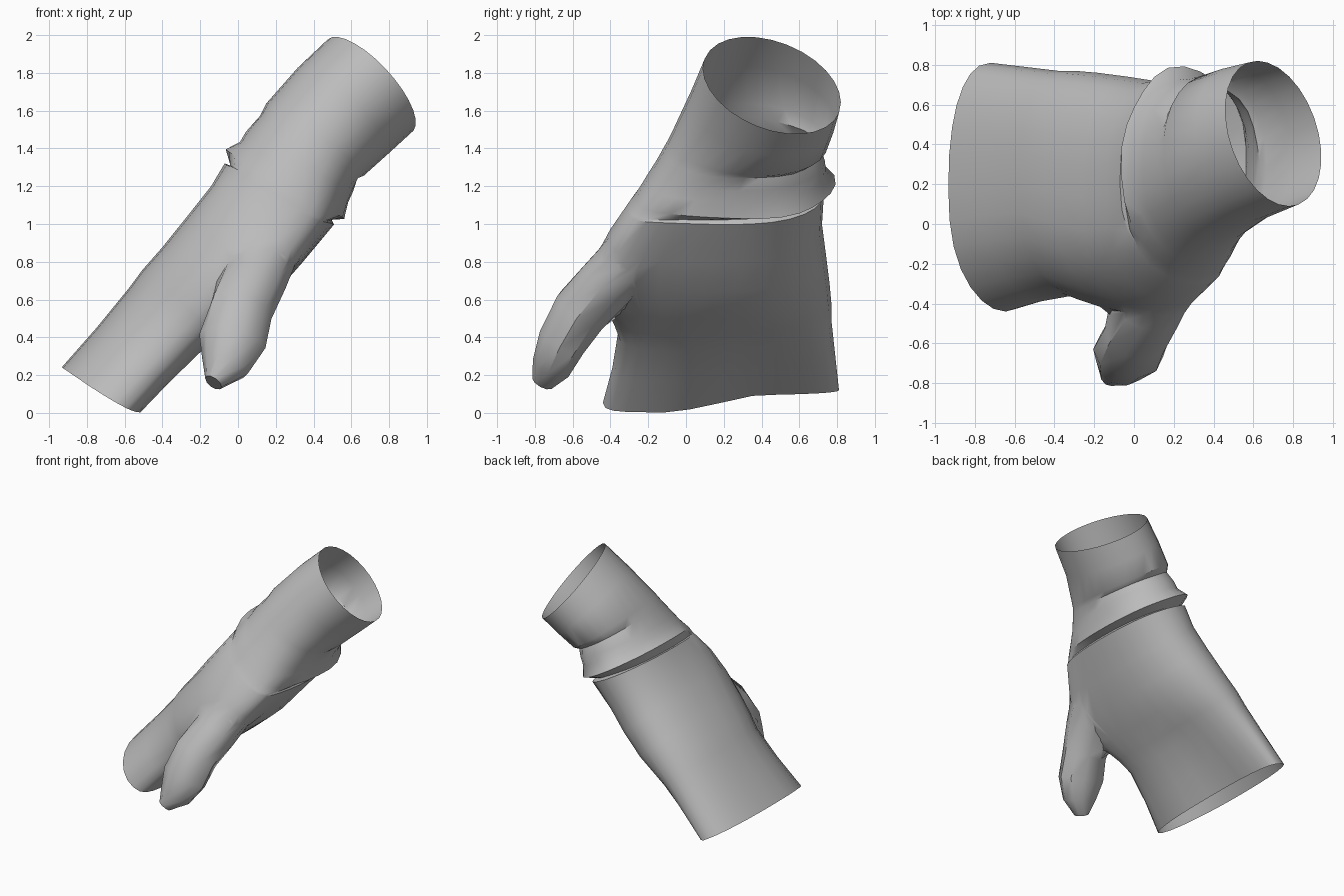
import bpy, bmesh, math
from mathutils import Vector

cube = bpy.data.objects.get("Cube")
if cube:
    bpy.data.objects.remove(cube, do_unlink=True)

grey = bpy.data.materials.new("cloth_grey")
grey.use_nodes = True
COLOR = (0.5, 0.5, 0.5, 1)
grey.diffuse_color = COLOR
grey.node_tree.nodes["Principled BSDF"].inputs["Base Color"].default_value = COLOR

# Slanted hand frame: ALONG runs fingers to wrist, BACK points out of the hand's back
ORIGIN = Vector((-0.72, 0, 0.12))
ALONG = Vector((0.66, 0, 0.75)).normalized()
BACK = Vector((-0.75, 0, 0.66)).normalized()
SIDE = Vector((0, 1, 0))


def loft(name, rings):
    """Skin closed rings of points and cap both ends."""
    bm = bmesh.new()
    rows = [[bm.verts.new(p) for p in ring] for ring in rings]
    n = len(rows[0])
    for a, b in zip(rows, rows[1:]):
        for i in range(n):
            j = (i + 1) % n
            bm.faces.new((a[i], a[j], b[j], b[i]))
    bm.faces.new(rows[0])
    bm.faces.new(rows[-1])
    bmesh.ops.recalc_face_normals(bm, faces=bm.faces)
    mesh = bpy.data.meshes.new(name)
    bm.to_mesh(mesh)
    bm.free()
    mesh.materials.append(grey)
    obj = bpy.data.objects.new(name, mesh)
    bpy.context.collection.objects.link(obj)
    return obj


def clamp(v):
    return min(1, max(0, v))


def signed_power(v, e):
    return math.copysign(abs(v) ** e, v)


def hand_ring(s, palm, back, front, rear, fold, count=28):
    """Rounded section; fold pushes the rear half in or out to make wrinkles."""
    power = 0.88 + 0.12 * clamp((s - 1.3) / 0.6)
    points = []
    for i in range(count):
        a = math.tau * i / count
        c, d = signed_power(math.cos(a), power), signed_power(math.sin(a), power)
        # Wrinkles fade out toward the thumb side
        weight = clamp((math.cos(a) + 0.6) / 0.9)
        size = 1 + fold * weight * (1 + 0.35 * math.sin(5 * a + 9 * s))
        y = (front + rear) / 2 + c * size * (rear - front) / 2
        t = (palm + back) / 2 + d * size * (back - palm) / 2
        # The little-finger side of the palm is thin near the finger end
        if d < 0:
            t *= 1 - 0.6 * clamp(1 - s / 0.8) * clamp((c + 0.4) / 0.7)
        # The thumb-side edge leans toward the palm, most at the thumb root
        lean = 0.1 * clamp((1.9 - s) / 0.5) + 0.08 * clamp(1 - abs(s - 1.1) / 0.45)
        t -= lean * max(0, -c) ** 3
        # Slanted rims and cuff
        slant = d * (0.05 * clamp(1 - s / 0.4) + 0.07 * clamp(1.6 - abs(s - 1.5) / 0.2)
                     - 0.03 * clamp((s - 1.8) / 0.3))
        tilt = 0.12 * c * clamp((s - 1.6) / 0.5)
        points.append(ORIGIN + ALONG * (s - slant - tilt) + BACK * t + SIDE * y)
    return points


# Hand and sleeve: distance, palm, back, front, rear, wrinkle
SECTIONS = [
    (0, -.24, .24, -.44, .81, 0),
    (.25, -.25, .24, -.39, .79, 0),
    (.5, -.27, .25, -.36, .77, 0),
    (.62, -.29, .26, -.4, .77, 0),
    (.78, -.32, .26, -.44, .76, 0),
    (1, -.35, .27, -.48, .74, 0),
    (1.2, -.35, .28, -.44, .72, 0),
    (1.4, -.34, .3, -.31, .72, .02),
    (1.41, -.33, .3, -.3, .72, -.1),
    (1.46, -.35, .33, -.26, .75, .07),
    (1.54, -.32, .32, -.21, .74, 0),
    (1.6, -.3, .33, -.17, .73, .01),
    (1.69, -.29, .34, -.11, .73, -.06),
    (1.74, -.29, .35, -.08, .75, 0),
    (1.95, -.31, .35, .02, .79, 0),
    (2.15, -.33, .33, .09, .82, 0),
]
hand = loft("mitten_and_sleeve", [hand_ring(*row) for row in SECTIONS])

# Thumb: position, half width, half depth
THUMB = [
    ((-.13, -.76, .16), .05, .06),
    ((-.07, -.71, .25), .13, .11),
    ((-.03, -.65, .38), .18, .14),
    ((.01, -.55, .54), .175, .16),
    ((.1, -.41, .71), .19, .17),
    ((.17, -.17, .93), .15, .13),
]


def thumb_rings(count=10):
    path = [Vector(p) for p, w, d in THUMB]
    for k, (p, width, depth) in enumerate(THUMB):
        tangent = (path[min(k + 1, len(path) - 1)] - path[max(k - 1, 0)]).normalized()
        across = Vector((1, 0, 0))
        across = (across - tangent * across.dot(tangent)).normalized()
        up = tangent.cross(across)
        yield [path[k] + across * width * math.cos(math.tau * i / count)
               + up * depth * math.sin(math.tau * i / count) for i in range(count)]


thumb = loft("thumb", list(thumb_rings()))

# Join the thumb to the hand
union = hand.modifiers.new("join_thumb", "BOOLEAN")
union.operation = "UNION"
union.solver = "EXACT"
union.object = thumb
bpy.context.view_layer.objects.active = hand
hand.select_set(True)
bpy.ops.object.modifier_apply(modifier=union.name)
bpy.data.objects.remove(thumb, do_unlink=True)

# Open the finger end and the wrist, then soften the thumb seam
bm = bmesh.new()
bm.from_mesh(hand.data)
caps = [f for f in bm.faces if len(f.verts) > 20]
bmesh.ops.delete(bm, geom=caps, context="FACES")
seam = [v for v in bm.verts if not v.is_boundary and -0.55 < v.co.y < -0.15
        and 0.55 < (v.co - ORIGIN).dot(ALONG) < 1.3]
for step in range(3):
    bmesh.ops.smooth_vert(bm, verts=seam, factor=0.3,
                          use_axis_x=True, use_axis_y=True, use_axis_z=True)
bm.to_mesh(hand.data)
bm.free()

bpy.ops.object.shade_smooth_by_angle(angle=math.radians(38))
